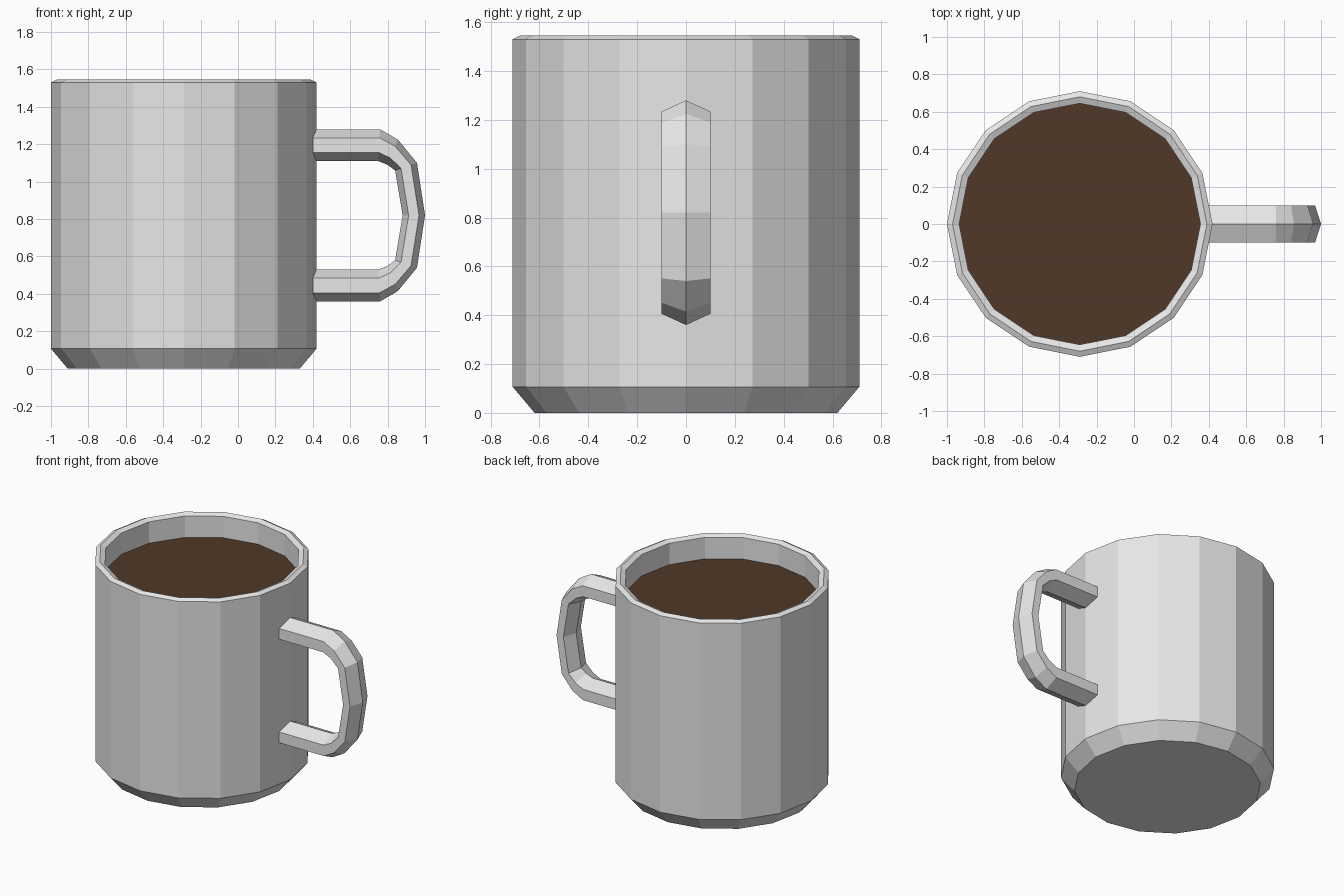
import bpy, bmesh, math

if "Cube" in bpy.data.objects:
    bpy.data.objects.remove(bpy.data.objects["Cube"])

SIDES = 16
CX = -0.29          # mug axis, so that mug plus handle is centred on x = 0
COFFEE_Z = 1.375


def material(name, rgb):
    m = bpy.data.materials.new(name)
    m.diffuse_color = (*rgb, 1)
    m.use_nodes = True
    m.node_tree.nodes["Principled BSDF"].inputs["Base Color"].default_value = m.diffuse_color
    return m


def finish(name, bm, mat):
    bmesh.ops.recalc_face_normals(bm, faces=bm.faces)
    mesh = bpy.data.meshes.new(name)
    bm.to_mesh(mesh)
    bm.free()
    mesh.materials.append(mat)
    obj = bpy.data.objects.new(name, mesh)
    bpy.context.collection.objects.link(obj)
    return obj


def loft(bm, rings):
    """Join rings of points with quads and cap both ends."""
    loops = [[bm.verts.new(p) for p in ring] for ring in rings]
    n = len(loops[0])
    for a, b in zip(loops, loops[1:]):
        for i in range(n):
            j = (i + 1) % n
            bm.faces.new((a[i], a[j], b[j], b[i]))
    bm.faces.new(loops[0])
    bm.faces.new(loops[-1])


def circle(r, z):
    step = 2 * math.pi / SIDES
    return [(CX + r * math.cos(i * step), r * math.sin(i * step), z)
            for i in range(SIDES)]


ceramic = material("grey ceramic", (0.8, 0.8, 0.8))
brown = material("coffee brown", (0.08, 0.04, 0.02))

# Mug body: outer wall, bevelled rim, inner wall and floor
profile = [(0.62, 0), (0.71, 0.107), (0.71, 1.53), (0.68, 1.545),
           (0.645, 1.53), (0.645, 0.12)]
bm = bmesh.new()
loft(bm, [circle(r, z) for r, z in profile])
finish("mug_body", bm, ceramic)

# Coffee surface
bm = bmesh.new()
bm.faces.new([bm.verts.new(p) for p in circle(0.645, COFFEE_Z)])
coffee = finish("coffee", bm, brown)
if coffee.data.polygons[0].normal.z < 0:
    coffee.data.flip_normals()

# Handle: six-sided section, upper half stations (outer, inner) mirrored downwards
MID = 0.82
upper = [((0.37, 1.28), (0.37, 1.11)),
         ((0.76, 1.28), (0.75, 1.11)),
         ((0.855, 1.225), (0.80, 1.09)),
         ((0.957, 1.10), (0.84, 1.06))]
flip = lambda p: (p[0], 2 * MID - p[1])
stations = upper + [((1.0, MID), (0.88, MID))]
stations += [(flip(o), flip(i)) for o, i in reversed(upper)]
section = [(0, 0), (0.27, 0.1), (0.73, 0.1), (1, 0), (0.73, -0.1), (0.27, -0.1)]
bm = bmesh.new()
loft(bm, [[(o[0] + (i[0] - o[0]) * t, y, o[1] + (i[1] - o[1]) * t)
           for t, y in section] for o, i in stations])
finish("handle", bm, ceramic)
